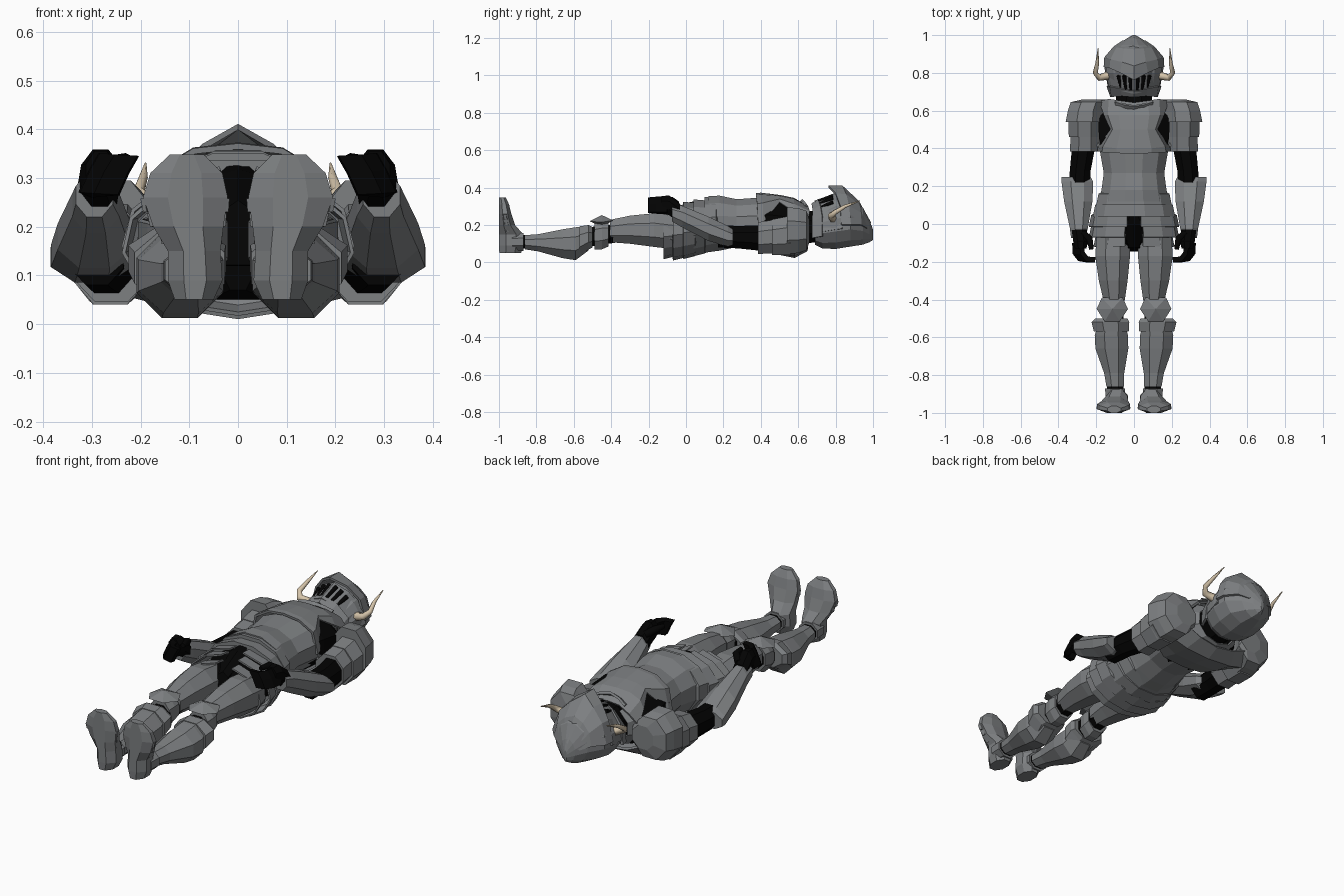
import bpy
from math import cos, sin, pi, radians


def material(name, col):
    m = bpy.data.materials.new(name)
    m.diffuse_color = (*col, 1)
    return m


STEEL = material("dark_steel", (0.205, 0.214, 0.222))
BLACK = material("black_cloth", (0.001, 0.001, 0.001))
BONE = material("horn_bone", (0.66, 0.55, 0.4))


def add(name, verts, faces, mat=STEEL, thick=0):
    me = bpy.data.meshes.new(name)
    me.from_pydata(verts, [], faces)
    ob = bpy.data.objects.new(name, me)
    bpy.context.collection.objects.link(ob)
    me.materials.append(mat)
    if thick:
        mod = ob.modifiers.new("thickness", 'SOLIDIFY')
        mod.thickness = thick
        mod.offset = 0
    return ob


def loft(name, rings, mat=STEEL, n=8, s=1, axis='Y', gap=0, mid=90):
    """Rings are (position, centre x, centre other, radius x, radius other).
    A gap in degrees around angle mid leaves an open plate."""
    verts, faces = [], []
    k = 1 / cos(pi / n)
    m = n + 1 if gap else n
    for p, cx, c, rx, r in rings:
        for i in range(m):
            a = radians(mid + gap / 2 + i * (360 - gap) / n) if gap else 2 * pi * (i + .5) / n
            kk = 1 if gap else k
            x, o = s * (cx + rx * kk * cos(a)), c + r * kk * sin(a)
            verts.append((x, p, o) if axis == 'Y' else (x, o, p))
    for j in range(len(rings) - 1):
        for i in range(m - 1 if gap else m):
            i2 = (i + 1) % m
            faces.append((j * m + i, j * m + i2, (j + 1) * m + i2, (j + 1) * m + i))
    if not gap:
        faces += [tuple(range(m)), tuple(range(len(verts) - m, len(verts)))]
    return add(name, verts, faces, mat, 0.008 if gap else 0)


def grid(name, rows, mat=STEEL, thick=0.012):
    w = len(rows[0])
    faces = [(j * w + i, j * w + i + 1, (j + 1) * w + i + 1, (j + 1) * w + i)
             for j in range(len(rows) - 1) for i in range(w - 1)]
    return add(name, [v for r in rows for v in r], faces, mat, thick)


def sheet(name, rows, mat=STEEL, thick=0.012):
    """Half rows of points starting on the centre line, mirrored in x."""
    return grid(name, [[(-x, y, z) for x, y, z in r[:0:-1]] + list(r) for r in rows], mat, thick)


def tube(name, pts, mat, s=1):
    """Tapered tube; points are (x, y, z, radius)."""
    cu = bpy.data.curves.new(name, 'CURVE')
    cu.dimensions = '3D'
    cu.bevel_depth, cu.bevel_resolution, cu.use_fill_caps = 1, 1, True
    sp = cu.splines.new('POLY')
    sp.points.add(len(pts) - 1)
    for q, (x, y, z, r) in zip(sp.points, pts):
        q.co, q.radius = (s * x, y, z, 1), r
    ob = bpy.data.objects.new(name, cu)
    bpy.context.collection.objects.link(ob)
    cu.materials.append(mat)


# Helmet
loft("helmet_skull", [(.69, 0, .18, .10, .085), (.73, 0, .185, .135, .11), (.80, 0, .20, .150, .128),
                      (.88, 0, .21, .145, .125), (.945, 0, .195, .09, .10), (.98, 0, .168, .042, .06),
                      (1.0, 0, .148, .008, .028)], n=12)
sheet("helmet_brow", [[(0, .762, .405), (.07, .80, .365), (.125, .825, .30), (.155, .83, .20)],
                      [(0, .835, .405), (.06, .855, .36), (.12, .87, .30), (.152, .88, .20)],
                      [(0, .92, .325), (.05, .925, .305), (.09, .93, .265), (.105, .935, .20)],
                      [(0, .985, .21), (.02, .975, .20), (.04, .97, .19), (.06, .965, .18)]])
sheet("helmet_chin_guard", [[(0, .675, .31), (.06, .68, .275), (.115, .675, .21), (.12, .675, .13)],
                            [(0, .71, .335), (.07, .72, .305), (.125, .73, .245), (.14, .73, .14)]])
sheet("visor", [[(0, .69, .325), (.06, .705, .298), (.115, .71, .235), (.13, .71, .16)],
                [(0, .80, .365), (.07, .815, .33), (.13, .835, .26), (.152, .835, .18)]])
# Dark visor slots
for s in (1, -1):
    for x0, x1, z0, z1 in ((.016, .020, .327, .357), (.042, .052, .314, .345), (.066, .082, .294, .322)):
        tube("visor_slot", [(x0, .705 + x0 * .2, z0, .008), (x1, .785, z1, .011)], BLACK, s)
loft("neck", [(.56, 0, .19, .12, .09), (.63, 0, .19, .10, .09), (.71, 0, .19, .09, .08)], BLACK)
loft("gorget", [(.60, 0, .19, .155, .125), (.65, 0, .185, .12, .10)], gap=70)
# Raised collar lip in front of the neck
sheet("collar_lip", [[(0, .60, .31), (.05, .605, .305), (.09, .61, .29)],
                     [(0, .625, .335), (.055, .635, .325), (.10, .65, .305)]])

# Torso
loft("undersuit_chest", [(.34, 0, .205, .155, .115), (.45, 0, .20, .185, .13), (.56, 0, .19, .19, .125),
                         (.63, 0, .19, .12, .09)], BLACK)
sheet("breastplate", [[(0, .375, .365), (.09, .375, .355), (.165, .38, .31), (.188, .385, .20)],
                      [(0, .40, .367), (.09, .40, .357), (.16, .41, .315), (.185, .41, .21)],
                      [(0, .50, .355), (.07, .50, .35), (.11, .50, .335), (.12, .50, .32)],
                      [(0, .575, .34), (.08, .575, .335), (.135, .575, .31), (.155, .575, .27)],
                      [(0, .64, .295), (.07, .65, .295), (.13, .66, .27), (.18, .65, .22)]])
sheet("backplate", [[(0, .38, .075), (.12, .38, .085), (.18, .39, .13), (.185, .40, .20)],
                    [(0, .48, .05), (.13, .48, .055), (.20, .48, .09), (.21, .48, .14)],
                    [(0, .58, .03), (.14, .58, .04), (.22, .58, .06), (.23, .58, .12)],
                    [(0, .645, .065), (.11, .65, .08), (.18, .65, .11), (.19, .65, .16)]])
loft("waist_plate", [(.12, 0, .205, .185, .15), (.18, 0, .21, .172, .147), (.27, 0, .21, .160, .128),
                     (.40, 0, .215, .183, .132)], n=12)
# Hip skirt bands, open at the front low down
for y, rx, zc, rz, g in ((.16, .20, .205, .150, 0), (.10, .218, .19, .152, 0), (.045, .236, .177, .150, 18),
                         (-.01, .236, .167, .148, 24), (-.06, .212, .158, .132, 26)):
    loft("skirt_band", [(y - .06, 0, zc - .005, rx, rz), (y, 0, zc, rx - .012, rz - .01),
                        (y + .01, 0, zc, rx - .03, rz - .03)], n=12, gap=g)
loft("undersuit_hips", [(-.12, 0, .15, .04, .08), (-.06, 0, .16, .14, .11), (.05, 0, .18, .18, .12),
                        (.14, 0, .19, .165, .12)], BLACK)
sheet("loin_cloth", [[(0, .05, .322), (.02, .045, .319)], [(0, 0, .312), (.042, 0, .300)],
                     [(0, -.12, .25), (.03, -.12, .23)], [(0, -.14, .12), (.025, -.14, .12)]], BLACK)

for s in (1, -1):
    # Horn
    tube("horn", [(.14, .785, .235, .022), (.185, .775, .25, .018), (.205, .80, .27, .014),
                  (.195, .85, .30, .010), (.19, .93, .33, .002)], BONE, s)
    # Shoulder plates and arm
    loft("pauldron_top", [(.54, .262, .17, .10, .125), (.60, .255, .17, .095, .12),
                          (.645, .24, .17, .095, .105), (.66, .21, .17, .06, .06)], s=s)
    loft("pauldron_middle", [(.46, .262, .135, .083, .095), (.56, .262, .145, .086, .105)], s=s)
    loft("pauldron_lower", [(.385, .260, .13, .080, .085), (.48, .260, .14, .074, .09)], s=s)
    loft("upper_arm", [(.17, .29, .14, .055, .06), (.28, .285, .135, .055, .06),
                       (.42, .265, .13, .062, .07)], BLACK, s=s)
    loft("forearm_guard", [(-.075, .295, .265, .038, .045), (-.02, .292, .245, .048, .058),
                           (.12, .295, .18, .075, .065), (.225, .300, .14, .084, .055),
                           (.25, .308, .135, .077, .042)], s=s)
    # Gauntlet hand, a curled mitt
    loft("palm", [(-.13, .282, .31, .030, .045), (-.09, .282, .305, .040, .053),
                  (-.03, .29, .26, .04, .05)], BLACK, s=s)
    path = ((.295, -.10), (.292, -.155), (.268, -.185), (.225, -.19))
    grid("fingers", [[(s * (x + .02), y, .265), (s * x, y, .31), (s * (x - .02), y, .345)]
                     for x, y in path], BLACK, .028)
    tube("thumb", [(.27, -.05, .31, .02), (.235, -.08, .335, .018), (.225, -.135, .335, .012)], BLACK, s)
    # Leg
    loft("thigh_plate", [(-.405, .105, .168, .056, .06), (-.30, .11, .175, .076, .075),
                         (-.17, .113, .173, .092, .09), (-.06, .11, .16, .088, .09)], s=s)
    loft("knee_joint", [(-.53, .11, .135, .055, .052), (-.38, .105, .155, .05, .05)], BLACK, s=s)
    loft("knee_band", [(-.49, .112, .145, .055, .075), (-.45, .112, .15, .062, .08),
                       (-.415, .11, .155, .058, .07)], s=s)
    add("knee_cap", [(s * (.115 + x), y, z) for x, y, z in
                     ((-.083, -.45, .215), (-.04, -.515, .22), (.04, -.515, .22), (.083, -.45, .215),
                      (.055, -.39, .225), (-.055, -.39, .225), (0, -.45, .253), (0, -.45, .19))],
        [(i, (i + 1) % 6, 6) for i in range(6)] + [((i + 1) % 6, i, 7) for i in range(6)])
    loft("greave_cuff", [(-.57, .12, .115, .092, .078), (-.52, .125, .135, .10, .065),
                         (-.50, .12, .135, .085, .055)], s=s)
    loft("greave", [(-.86, .10, .108, .046, .038), (-.79, .105, .105, .053, .046),
                    (-.66, .117, .10, .087, .077), (-.59, .12, .10, .088, .088),
                    (-.52, .118, .13, .07, .065)], s=s)
    loft("ankle", [(-.93, .10, .11, .05, .045), (-.87, .10, .11, .053, .048)], s=s)
    loft("ankle_gap", [(-.88, .10, .11, .044, .036), (-.85, .10, .11, .044, .036)], BLACK, s=s)
    # Boot: the sole stands upright at the -y end
    loft("boot", [(.05, .09, -.94, .040, .058), (.09, .088, -.935, .056, .065), (.15, .090, -.935, .054, .065),
                  (.20, .102, -.957, .072, .043), (.26, .108, -.967, .087, .033),
                  (.31, .106, -.973, .074, .027), (.348, .105, -.982, .035, .018)], s=s, axis='Z')
    # Overlapping lames on the instep
    for z, cx, rx, y in ((.165, .095, .058, -.958), (.20, .103, .074, -.965), (.23, .107, .084, -.971)):
        loft("boot_lame", [(z, cx, y, rx, .035), (z + .028, cx + .002, y - .004, rx + .004, .034)],
             s=s, axis='Z', gap=170, mid=270)
